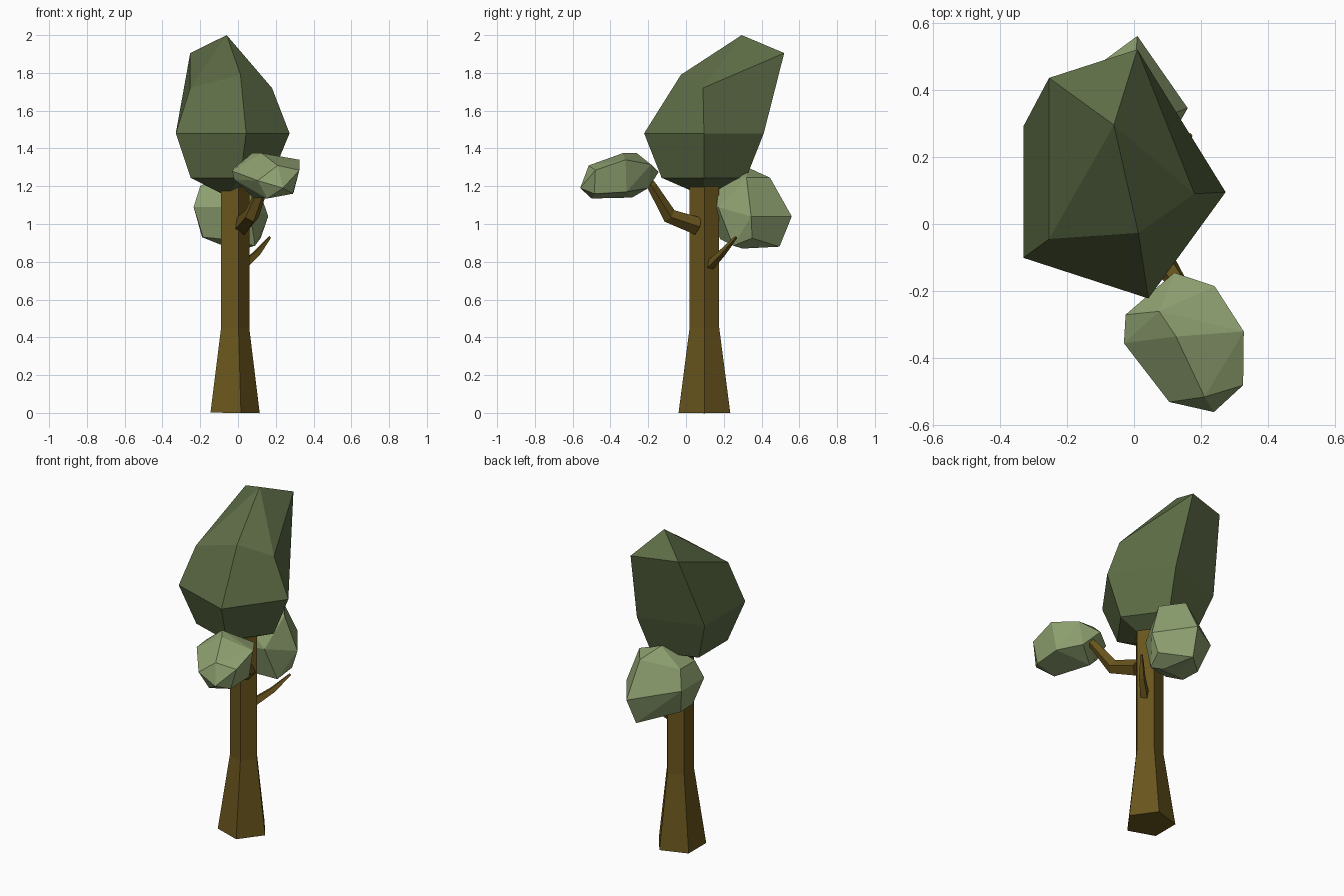
import bpy, bmesh
from math import sin, cos, pi, radians
from mathutils import Vector

if "Cube" in bpy.data.objects:
    bpy.data.objects.remove(bpy.data.objects["Cube"])


def material(name, rgb):
    m = bpy.data.materials.new(name)
    m.diffuse_color = (*rgb, 1)
    m.use_nodes = True
    m.node_tree.nodes["Principled BSDF"].inputs["Base Color"].default_value = m.diffuse_color
    return m


bark = material("bark", (0.14, 0.09, 0.012))
dark_leaf = material("dark_leaf", (0.11, 0.15, 0.06))
light_leaf = material("light_leaf", (0.27, 0.35, 0.16))


def finish(bm, name, mat):
    bmesh.ops.recalc_face_normals(bm, faces=bm.faces[:])
    me = bpy.data.meshes.new(name)
    bm.to_mesh(me)
    bm.free()
    me.materials.append(mat)
    ob = bpy.data.objects.new(name, me)
    bpy.context.collection.objects.link(ob)
    return ob


def limb(name, path, radii, sides):
    """Tapered faceted tube following a path."""
    bm = bmesh.new()
    pts = [Vector(p) for p in path]
    rings = []
    for i, (p, r) in enumerate(zip(pts, radii)):
        d = (pts[min(i + 1, len(pts) - 1)] - pts[max(i - 1, 0)]).normalized()
        u = Vector((1, 0, 0))
        u = (u - d * u.dot(d)).normalized()
        v = d.cross(u)
        rings.append([bm.verts.new(p + r * (u * cos(2 * pi * k / sides) + v * sin(2 * pi * k / sides)))
                      for k in range(sides)])
    for a, b in zip(rings, rings[1:]):
        for k in range(sides):
            j = (k + 1) % sides
            bm.faces.new((a[k], a[j], b[j], b[k]))
    bm.faces.new(rings[0])
    bm.faces.new(rings[-1])
    return finish(bm, name, bark)


def clump(name, points):
    """Faceted leaf clump wrapped around its corner points."""
    bm = bmesh.new()
    for p in points:
        bm.verts.new(p)
    bmesh.ops.convex_hull(bm, input=bm.verts[:])
    bmesh.ops.delete(bm, geom=[v for v in bm.verts if not v.link_faces], context='VERTS')
    bmesh.ops.dissolve_limit(bm, angle_limit=radians(7), verts=bm.verts[:], edges=bm.edges[:])
    return finish(bm, name, light_leaf)


# Trunk and branches
limb("trunk", [(-0.029, 0.0975, 0), (-0.0229, 0.0975, 0.45), (-0.0229, 0.0975, 1.25)],
     [0.144, 0.0825, 0.0825], 5)
limb("front_branch", [(0.02, 0.06, 0.99), (0.07, -0.09, 1.045), (0.135, -0.18, 1.2), (0.15, -0.24, 1.28)],
     [0.05, 0.042, 0.027, 0.02], 5)
limb("twig", [(0.02, 0.12, 0.775), (0.1, 0.19, 0.845), (0.168, 0.265, 0.93)],
     [0.028, 0.02, 0.008], 4)

# Crown: five-sided ball with its upper half pulled up and back
bm = bmesh.new()
cx, cy, cz, R = -0.06, 0.095, 1.48, 0.333


def ring(r, z):
    return [bm.verts.new((cx + r * cos(2 * pi * k / 5), cy + r * sin(2 * pi * k / 5), z)) for k in range(5)]


bottom = bm.verts.new((cx, cy, cz - R))
low = ring(R * 0.707, cz - R * 0.707)
mid = ring(R, cz)
high = [bm.verts.new(p) for p in ((0.18, 0.09, 1.72), (0.01, 0.52, 1.905), (-0.253, 0.435, 1.905),
                                  (-0.253, -0.045, 1.72), (0.013, -0.027, 1.79))]
top = bm.verts.new((-0.06, 0.295, 2.0))
for k in range(5):
    j = (k + 1) % 5
    bm.faces.new((bottom, low[j], low[k]))
    bm.faces.new((low[k], low[j], mid[j], mid[k]))
    bm.faces.new((mid[k], mid[j], high[j], high[k]))
    bm.faces.new((high[k], high[j], top))
finish(bm, "crown", dark_leaf)

# Small leaf clumps
clump("front_clump", [
    (0.125, -0.335, 1.375), (0.075, -0.26, 1.375), (0.327, -0.32, 1.34), (0.325, -0.48, 1.285),
    (0.21, -0.515, 1.31), (0.105, -0.53, 1.23), (0.238, -0.56, 1.19), (-0.03, -0.355, 1.28),
    (-0.025, -0.27, 1.295), (0.24, -0.185, 1.315), (0.12, -0.145, 1.275), (0.295, -0.315, 1.17),
    (0.29, -0.485, 1.16), (0.155, -0.5, 1.135), (0.08, -0.285, 1.14), (-0.02, -0.345, 1.235),
    (0.2, -0.2, 1.19)])
clump("back_clump", [
    (0.09, 0.32, 1.245), (0.0, 0.445, 1.245), (0.01, 0.56, 1.04), (0.16, 0.345, 1.04),
    (0.12, 0.35, 0.925), (-0.01, 0.495, 0.88), (-0.235, 0.38, 1.09), (-0.19, 0.32, 0.93),
    (-0.235, 0.16, 1.09), (-0.09, 0.135, 1.09), (-0.185, 0.2, 0.93), (-0.08, 0.18, 0.92),
    (-0.06, 0.325, 1.3), (-0.08, 0.25, 1.285), (-0.2, 0.34, 1.2), (-0.2, 0.2, 1.2),
    (-0.06, 0.165, 1.21), (0.06, 0.17, 1.09), (0.09, 0.25, 0.885), (0.04, 0.3, 0.87), (-0.09, 0.26, 0.89)])
